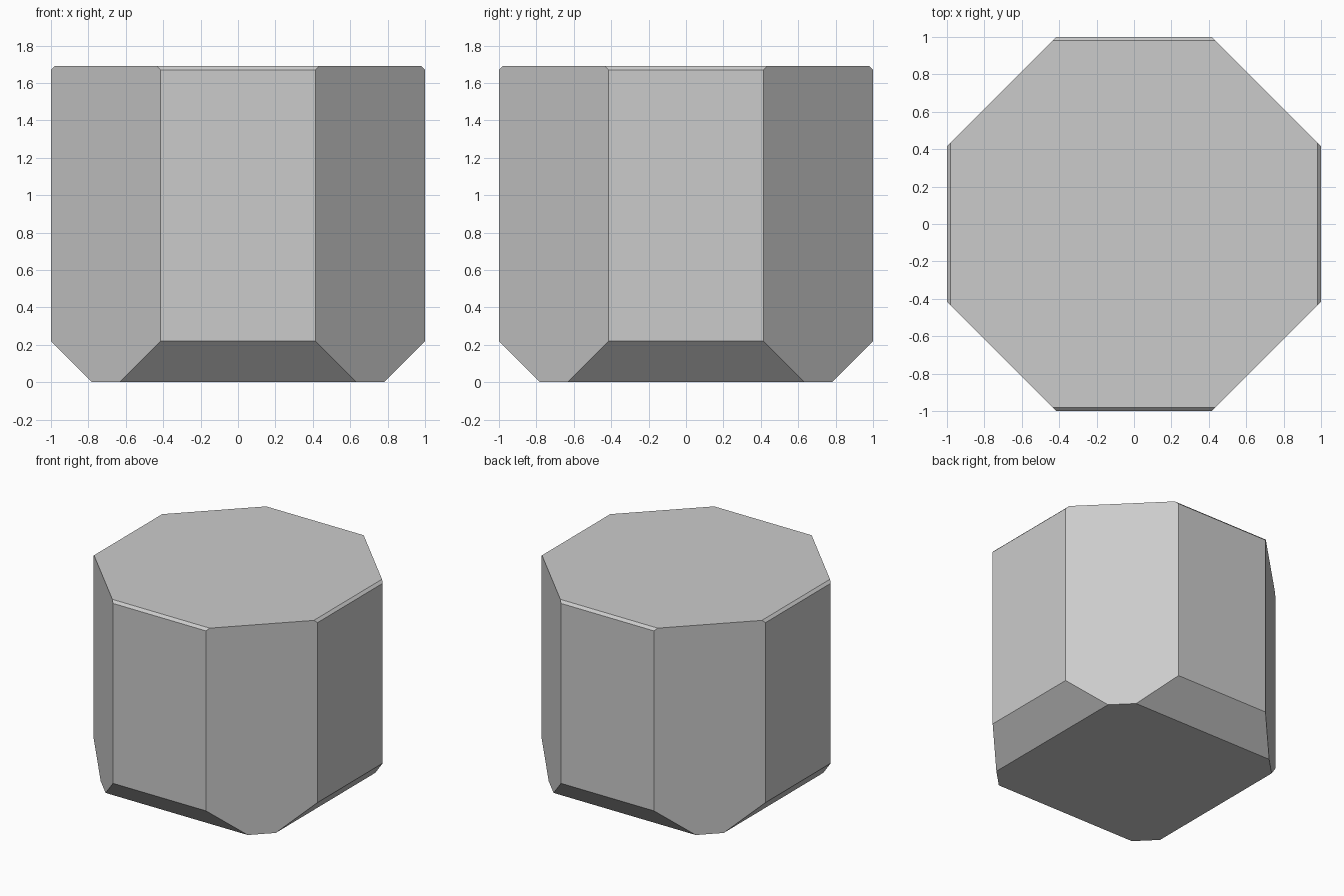
import bpy, bmesh, math

if "Cube" in bpy.data.objects:
    bpy.data.objects.remove(bpy.data.objects["Cube"])

DIAGONAL = math.sqrt(2)  # x + y stays constant on the four diagonal sides


def ring(bm, a, z):
    b = DIAGONAL - a
    pts = [(a, -b), (a, b), (b, a), (-b, a), (-a, b), (-a, -b), (-b, -a), (b, -a)]
    return [bm.verts.new((x, y, z)) for x, y in pts]


# Octagonal block: axis-facing sides chamfered at bottom (wide) and top (thin)
bm = bmesh.new()
levels = [(0.78, 0.0), (1.0, 0.22), (1.0, 1.67), (0.98, 1.69)]
rings = [ring(bm, a, z) for a, z in levels]
for low, high in zip(rings, rings[1:]):
    for i in range(8):
        j = (i + 1) % 8
        bm.faces.new((low[i], low[j], high[j], high[i]))
bm.faces.new(rings[0][::-1])
bm.faces.new(rings[-1])

# Merge the coplanar pieces of each diagonal side into one flat face
bmesh.ops.dissolve_limit(bm, angle_limit=math.radians(1), verts=bm.verts, edges=bm.edges)
bmesh.ops.recalc_face_normals(bm, faces=bm.faces)

mesh = bpy.data.meshes.new("octagonal_block")
bm.to_mesh(mesh)
bm.free()
bpy.context.collection.objects.link(bpy.data.objects.new("octagonal_block", mesh))
